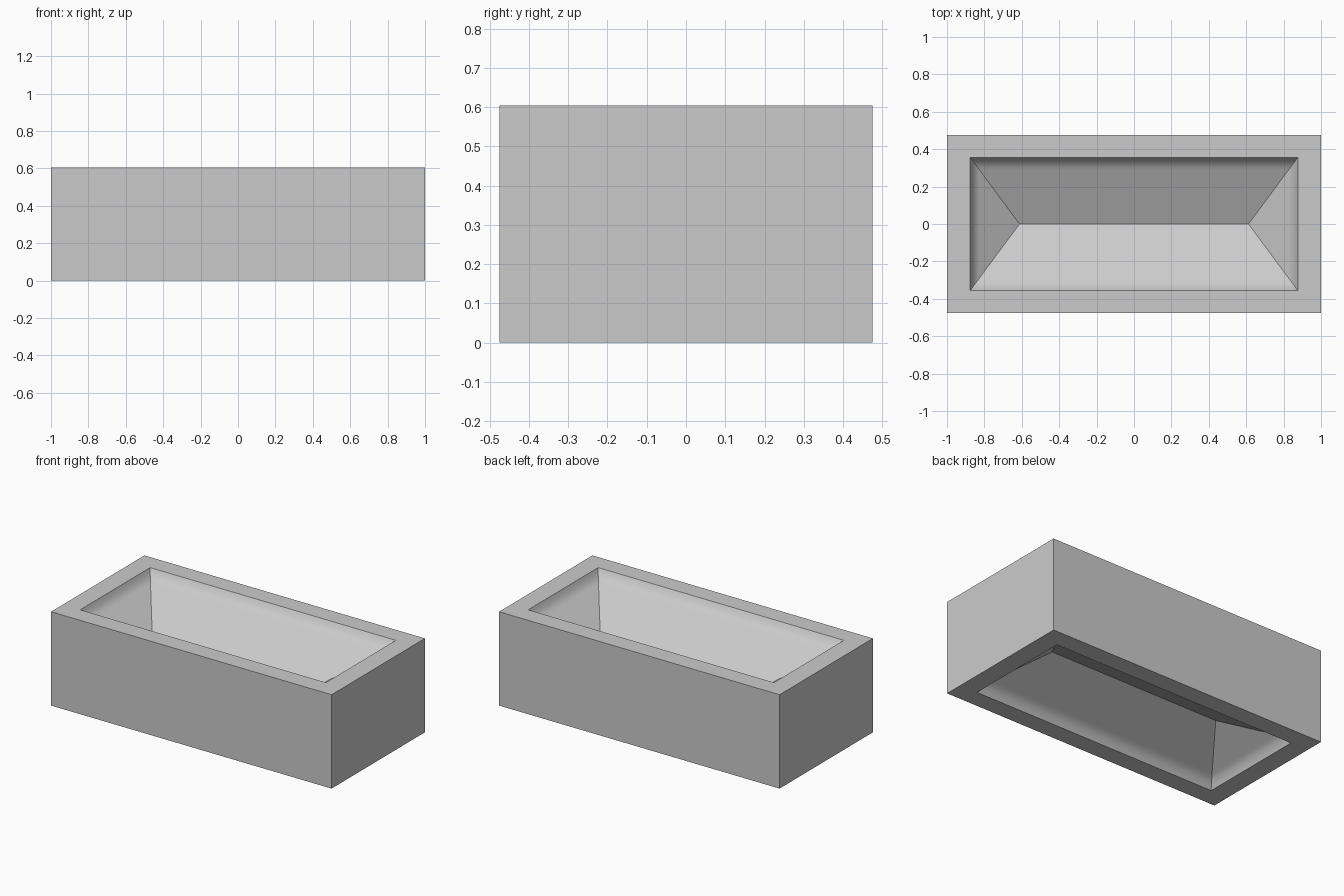
import bpy, bmesh, math

cube = bpy.data.objects.get("Cube")
if cube:
    bpy.data.objects.remove(cube, do_unlink=True)

HALF_X, HALF_Y, HEIGHT = 1.0, 0.475, 0.605
RIM_X, RIM_Y = 0.876, 0.356      # opening of each hollow
RIDGE_X = 0.612                  # half length of the valley line
LIP, SLOPE = 0.032, 0.176        # steep rounded lip, then a straight slope
LIP_END = 0.2

gray = bpy.data.materials.new("brick gray")
gray.use_nodes = True
gray.diffuse_color = (0.6, 0.6, 0.6, 1)
gray.node_tree.nodes["Principled BSDF"].inputs["Base Color"].default_value = (0.6, 0.6, 0.6, 1)

bm = bmesh.new()


def ring(x, y, z):
    return [bm.verts.new((sx * x, sy * y, z))
            for sx, sy in ((-1, -1), (1, -1), (1, 1), (-1, 1))]


def bridge(a, b):
    for i in range(4):
        j = (i + 1) % 4
        bm.faces.new((a[i], a[j], b[j], b[i]))


def depth(t):
    return SLOPE * t + LIP * (1 - max(0, 1 - t / LIP_END) ** 3)


def hollow(outer, base, inward):
    """Flat rim and a hipped hollow running down to a valley line."""
    previous = outer
    for t in [LIP_END * i / 8 for i in range(9)] + [0.6, 1.0]:
        current = ring(RIM_X + (RIDGE_X - RIM_X) * t, RIM_Y * (1 - t),
                       base + inward * depth(t))
        bridge(previous, current)
        previous = current


# Outer walls, then a hollow in the top and in the bottom
bottom = ring(HALF_X, HALF_Y, 0)
top = ring(HALF_X, HALF_Y, HEIGHT)
bridge(bottom, top)
hollow(top, HEIGHT, -1)
hollow(bottom, 0, 1)

# Weld the collapsed last rings into the valley lines
bmesh.ops.remove_doubles(bm, verts=bm.verts[:], dist=0.0001)
bmesh.ops.recalc_face_normals(bm, faces=bm.faces[:])

mesh = bpy.data.meshes.new("brick")
bm.to_mesh(mesh)
bm.free()
mesh.materials.append(gray)
brick = bpy.data.objects.new("brick", mesh)
bpy.context.collection.objects.link(brick)

bpy.ops.object.select_all(action='DESELECT')
brick.select_set(True)
bpy.context.view_layer.objects.active = brick
bpy.ops.object.shade_smooth_by_angle(angle=math.radians(25))
